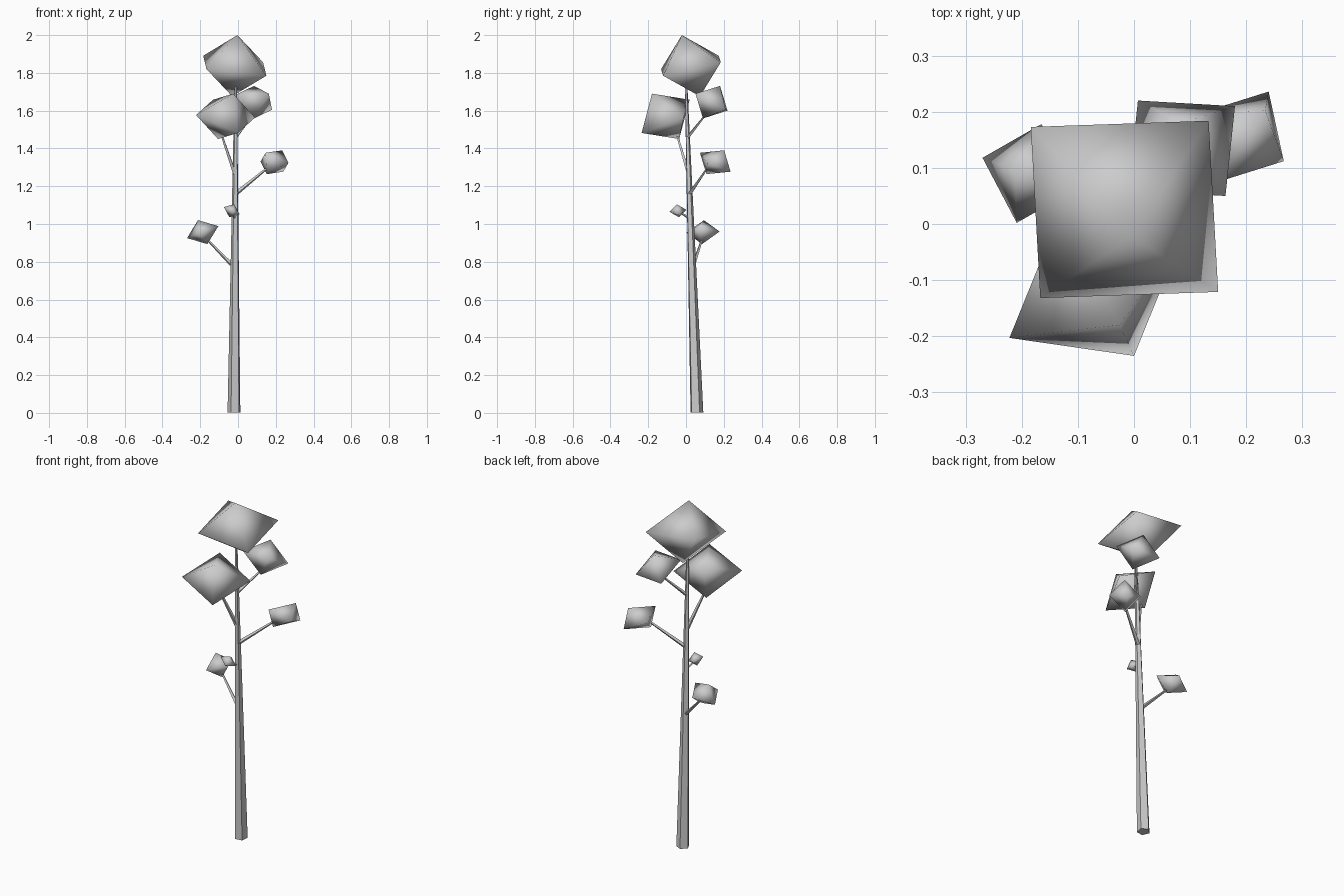
import bpy, bmesh
from mathutils import Vector

if "Cube" in bpy.data.objects:
    bpy.data.objects.remove(bpy.data.objects["Cube"])


def make_object(name, bm, smooth):
    bmesh.ops.recalc_face_normals(bm, faces=bm.faces)
    for f in bm.faces:
        f.smooth = smooth
    mesh = bpy.data.meshes.new(name)
    bm.to_mesh(mesh)
    bm.free()
    obj = bpy.data.objects.new(name, mesh)
    bpy.context.collection.objects.link(obj)
    return obj


def limb(name, start, end, r1, r2, sides):
    # tapered stick between two points
    start, end = Vector(start), Vector(end)
    axis = end - start
    bm = bmesh.new()
    bmesh.ops.create_cone(bm, cap_ends=True, segments=sides, radius1=r1,
                          radius2=r2, depth=axis.length)
    obj = make_object(name, bm, False)
    obj.location = (start + end) / 2
    obj.rotation_euler = axis.to_track_quat('Z', 'Y').to_euler()
    return obj


def leaf_clump(name, center, axis, side_a, side_b):
    # smooth eight-sided clump: two tips and a square waist
    c, n, a, b = map(Vector, (center, axis, side_a, side_b))
    bm = bmesh.new()
    top, bottom = bm.verts.new(c + n), bm.verts.new(c - n)
    ring = [bm.verts.new(c + d) for d in (a, b, -a, -b)]
    for i in range(4):
        p, q = ring[i], ring[(i + 1) % 4]
        bm.faces.new((p, q, top))
        bm.faces.new((q, p, bottom))
    return make_object(name, bm, True)


# Leaning trunk
limb("trunk", (-0.02, 0.056, 0.002), (-0.012, 0.0, 1.74), 0.036, 0.007, 5)

# Branches, bottom to top
branches = [
    ((-0.02, 0.035, 0.77), (-0.165, 0.085, 0.92), 0.011),
    ((-0.016, 0.02, 1.03), (-0.033, -0.03, 1.06), 0.008),
    ((-0.012, 0.02, 1.16), (0.16, 0.115, 1.30), 0.012),
    ((-0.015, 0.015, 1.26), (-0.09, -0.05, 1.48), 0.012),
    ((-0.012, 0.01, 1.46), (0.08, 0.105, 1.58), 0.010),
]
for i, (s, e, r) in enumerate(branches, 1):
    limb(f"branch_{i}", s, e, r, r * 0.5, 4)

# Leaf clumps: centre, tip direction, two waist directions
clumps = [
    ((-0.187, 0.090, 0.957), (-0.025, 0.005, 0.063), (-0.083, 0.028, -0.032), (0.022, 0.088, 0.003)),
    ((-0.033, -0.043, 1.070), (0.013, -0.005, 0.034), (-0.042, -0.010, 0.020), (0.010, -0.045, -0.005)),
    ((0.193, 0.155, 1.327), (0.041, 0.047, 0.063), (0.047, 0.081, -0.050), (0.074, -0.043, -0.003)),
    ((-0.066, -0.108, 1.570), (0.040, -0.072, 0.120), (-0.156, -0.095, 0.007), (0.066, -0.127, -0.088)),
    ((0.085, 0.135, 1.645), (0.0, 0.045, 0.086), (0.095, 0.075, -0.040), (-0.078, 0.085, -0.045)),
    ((-0.017, 0.026, 1.838), (0.014, -0.048, 0.162), (-0.167, 0.147, 0.053), (0.150, 0.158, 0.018)),
]
for i, args in enumerate(clumps, 1):
    leaf_clump(f"leaf_clump_{i}", *args)
